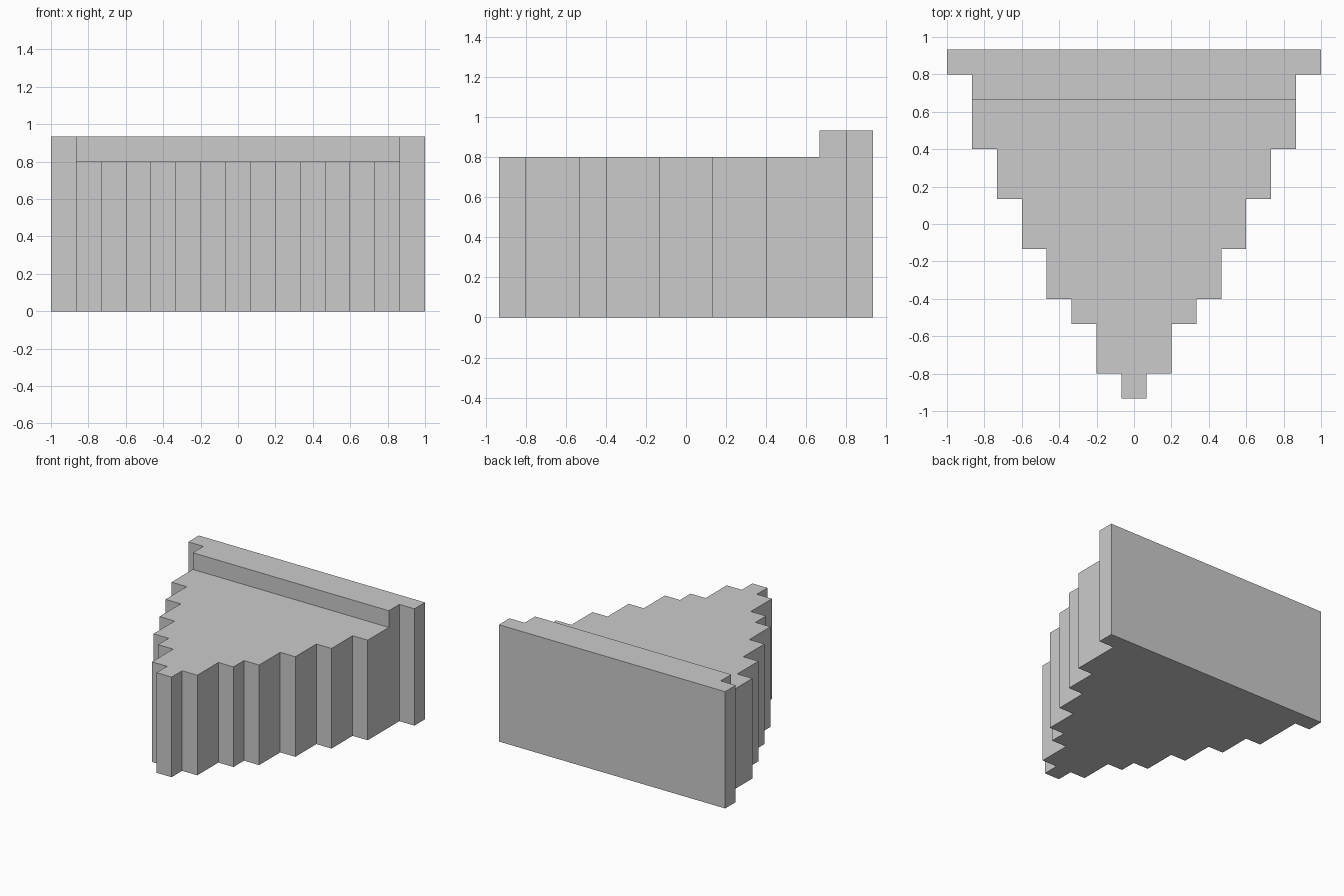
import bpy, bmesh, math

if "Cube" in bpy.data.objects:
    bpy.data.objects.remove(bpy.data.objects["Cube"])

U = 2 / 15  # size of one step

# Right-hand stepped outline in step units: (half width, y start, y end), front to back
STEPS = [(0.5, -7, -6), (1.5, -6, -4), (2.5, -4, -3), (3.5, -3, -1),
         (4.5, -1, 1), (5.5, 1, 3), (6.5, 3, 5)]
RIDGE = [(6.5, 5, 6), (7.5, 6, 7)]


def outline(bands):
    """Right side front to back, then mirrored left side back to front."""
    right = [(w, y) for w, y0, y1 in bands for y in (y0, y1)]
    return right + [(-w, y) for w, y in reversed(right)]


bm = bmesh.new()


def raise_faces(faces, height):
    """Extrude a group of faces upwards and return the new top faces."""
    geom = bmesh.ops.extrude_face_region(bm, geom=faces)["geom"]
    verts = [g for g in geom if isinstance(g, bmesh.types.BMVert)]
    bmesh.ops.translate(bm, verts=verts, vec=(0, 0, height))
    return [g for g in geom if isinstance(g, bmesh.types.BMFace)]


# Stepped wedge plan, with the back ridge as its own face
cache = {}
plan = []
for bands in (STEPS, RIDGE):
    loop = []
    for p in outline(bands):
        if p not in cache:
            cache[p] = bm.verts.new((p[0] * U, p[1] * U, 0))
        loop.append(cache[p])
    plan.append(bm.faces.new(loop))

# Main block, then the raised ridge along the back
tops = raise_faces(plan, 6 * U)
ridge = [max(tops, key=lambda f: max(v.co.y for v in f.verts))]
raise_faces(ridge, U)

# Merge coplanar faces so each side is one clean panel
bmesh.ops.recalc_face_normals(bm, faces=bm.faces[:])
bmesh.ops.dissolve_limit(bm, angle_limit=math.radians(1),
                         verts=bm.verts[:], edges=bm.edges[:])
bmesh.ops.recalc_face_normals(bm, faces=bm.faces[:])

mesh = bpy.data.meshes.new("stepped_wedge_block")
bm.to_mesh(mesh)
bm.free()
bpy.context.collection.objects.link(bpy.data.objects.new("stepped_wedge_block", mesh))
